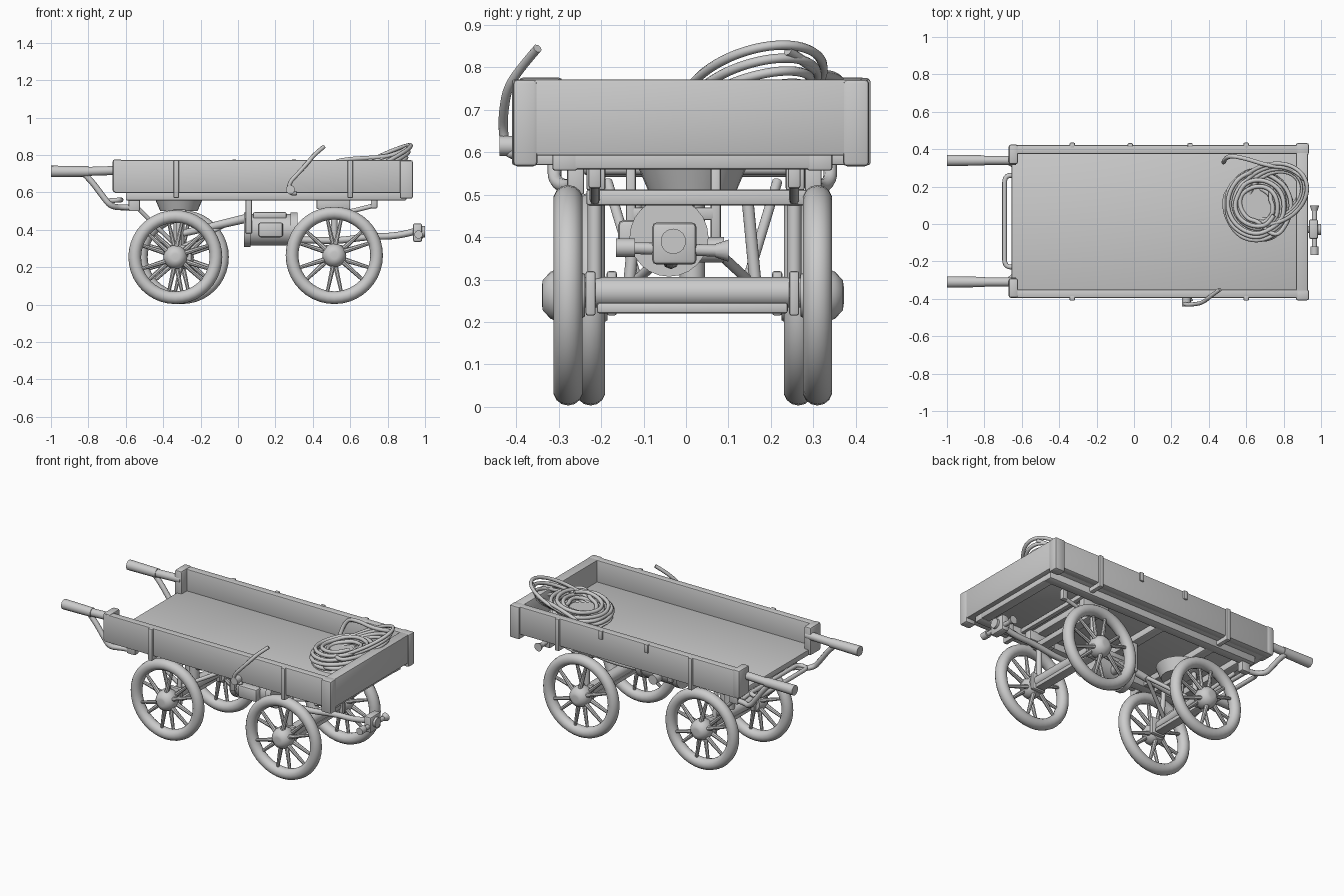
import bpy, bmesh, math, random
from mathutils import Vector, Matrix

random.seed(4)
CY = 0.015  # centre line of the cart


def finish(ob):
    bpy.ops.object.select_all(action='DESELECT')
    ob.select_set(True)
    bpy.context.view_layer.objects.active = ob
    bpy.ops.object.shade_smooth_by_angle(angle=math.radians(40))
    return ob


def from_bm(name, bm):
    bmesh.ops.recalc_face_normals(bm, faces=bm.faces[:])
    me = bpy.data.meshes.new(name)
    bm.to_mesh(me)
    bm.free()
    ob = bpy.data.objects.new(name, me)
    bpy.context.collection.objects.link(ob)
    return finish(ob)


def box(name, x0, x1, y0, y1, z0, z1, bevel=0.006):
    bm = bmesh.new()
    bmesh.ops.create_cube(bm, size=1)
    bmesh.ops.scale(bm, vec=(x1 - x0, y1 - y0, z1 - z0), verts=bm.verts)
    bmesh.ops.translate(bm, vec=((x0 + x1) / 2, (y0 + y1) / 2, (z0 + z1) / 2), verts=bm.verts)
    bmesh.ops.bevel(bm, geom=bm.edges[:], offset=bevel, segments=2, affect='EDGES', profile=0.5)
    return from_bm(name, bm)


def add_rod(bm, a, b, r0, r1=None, n=10):
    a, b = Vector(a), Vector(b)
    d = b - a
    m = Matrix.Translation((a + b) / 2) @ d.to_track_quat('Z', 'Y').to_matrix().to_4x4()
    bmesh.ops.create_cone(bm, cap_ends=True, segments=n, radius1=r0,
                          radius2=r0 if r1 is None else r1, depth=d.length, matrix=m)


def rod(name, a, b, r0, r1=None, n=14):
    bm = bmesh.new()
    add_rod(bm, a, b, r0, r1, n)
    return from_bm(name, bm)


def add_lathe(bm, prof, n=40, closed=False):
    # profile of (radius, y) spun around the y axis
    rings = [[bm.verts.new((r * math.cos(2 * math.pi * i / n), y, r * math.sin(2 * math.pi * i / n)))
              for r, y in prof] for i in range(n)]
    for i in range(n):
        a, b = rings[i], rings[(i + 1) % n]
        for k in range(len(prof) if closed else len(prof) - 1):
            j = (k + 1) % len(prof)
            bm.faces.new((a[k], a[j], b[j], b[k]))
    if not closed:
        bm.faces.new([r[0] for r in rings])
        bm.faces.new([r[-1] for r in rings])


def tube(name, pts, r, closed=False):
    cu = bpy.data.curves.new(name, 'CURVE')
    cu.dimensions = '3D'
    cu.bevel_depth = r
    cu.bevel_resolution = 2
    cu.resolution_u = 5
    cu.use_fill_caps = True
    sp = cu.splines.new('NURBS')
    sp.points.add(len(pts) - 1)
    for p, c in zip(sp.points, pts):
        p.co = (*c, 1)
    sp.use_cyclic_u = closed
    sp.order_u = 3
    sp.use_endpoint_u = not closed
    ob = bpy.data.objects.new(name, cu)
    bpy.context.collection.objects.link(ob)
    return ob


# wheels: tyre, hub and paired spokes (outer side faces -y)
def wheel(name, x, y, R, flip):
    bm = bmesh.new()
    tyre = []
    for i in range(14):
        t = 2 * math.pi * i / 14
        tyre.append((R - 0.034 + 0.034 * math.cos(t), 0.035 * math.sin(t)))
    add_lathe(bm, tyre, closed=True)
    add_lathe(bm, [(0.02, -0.062), (0.035, -0.06), (0.055, -0.042), (0.064, -0.02),
                   (0.064, 0.015), (0.05, 0.04)], 20)
    for i in range(6):
        a = 2 * math.pi * (i + 0.5) / 6
        for s in (-1, 1):
            b, c = a + s * 0.19, a + s * 0.1
            add_rod(bm, (0.05 * math.cos(c), s * 0.02, 0.05 * math.sin(c)),
                    ((R - 0.055) * math.cos(b), s * 0.006, (R - 0.055) * math.sin(b)), 0.014, 0.009, 8)
    ob = from_bm(name, bm)
    ob.location = (x, y, R + 0.003)
    ob.rotation_euler = (0, 0, math.pi if flip else 0)


wheel("rear_wheel_front_side", 0.515, -0.278, 0.26, False)
wheel("rear_wheel_back_side", 0.515, 0.31, 0.26, True)
wheel("front_wheel_front_side", -0.335, -0.225, 0.251, False)
wheel("front_wheel_back_side", -0.3, 0.265, 0.251, True)

# axles and bolsters
for n, xa, xb, y0, y1 in (("rear", 0.515, 0.515, -0.26, 0.29), ("front", -0.335, -0.3, -0.21, 0.25)):
    xm = (xa + xb) / 2
    rod(n + "_axle", (xa, y0, 0.27), (xb, y1, 0.27), 0.036)
    box(n + "_axle_plate", xm - 0.03, xm + 0.03, y0 + 0.05, y1 - 0.05, 0.22, 0.245)
    for y in (y0 + 0.035, y1 - 0.035):
        box(n + "_axle_clamp", xm - 0.045, xm + 0.045, y - 0.012, y + 0.012, 0.215, 0.32)

box("rear_bolster", 0.485, 0.545, -0.235, 0.285, 0.475, 0.512)
for y in (-0.215, 0.255):
    rod("rear_strut", (0.515, y, 0.27), (0.515, y, 0.49), 0.017)
    tube("leaf_spring", [(0.43, y, 0.53), (0.515, y, 0.48), (0.61, y, 0.5), (0.73, y, 0.53)], 0.012)
    box("spring_hanger", 0.71, 0.745, y - 0.015, y + 0.015, 0.515, 0.58)
    box("bolster_block", 0.42, 0.6, y - 0.02, y + 0.025, 0.51, 0.57)
rod("turntable", (-0.316, CY, 0.5), (-0.316, CY, 0.57), 0.1, 0.13, 28)
rod("king_pin", (-0.316, CY, 0.26), (-0.316, CY, 0.52), 0.03)
box("front_bolster", -0.35, -0.28, -0.16, 0.19, 0.475, 0.51)
for s in (-1, 1):
    rod("front_brace", (-0.316, CY + s * 0.15, 0.28), (-0.316, CY + s * 0.13, 0.49), 0.014)
    rod("steering_stay", (-0.316, CY + s * 0.13, 0.3), (-0.55, CY + s * 0.2, 0.53), 0.012)
    rod("reach_stay", (-0.316, CY + s * 0.13, 0.3), (-0.08, CY, 0.42), 0.012)

# cart bed: floor, walls, tailgate, posts
box("bed_floor", -0.655, 0.9, -0.37, 0.39, 0.6, 0.635)
box("side_wall_front", -0.66, 0.93, -0.395, -0.35, 0.597, 0.772)
box("side_wall_back", -0.66, 0.93, 0.375, 0.422, 0.597, 0.772)
box("tailgate", 0.867, 0.93, -0.395, 0.42, 0.592, 0.772)
for y in (-0.31, 0.34):
    s = -1 if y < 0 else 1
    box("end_post", -0.67, -0.62, *sorted((y - s * 0.02, y + s * 0.085)), 0.6, 0.777, 0.012)
box("rear_corner_front", 0.865, 0.935, -0.408, -0.35, 0.567, 0.772, 0.01)
box("rear_corner_back", 0.865, 0.935, 0.37, 0.432, 0.567, 0.772, 0.01)
for y in (-0.285, 0.315):
    box("bed_sill", -0.6, 0.9, y - 0.03, y + 0.03, 0.557, 0.605)
for x in (-0.55, -0.316, 0.05, 0.515, 0.87):
    box("cross_member", x - 0.03, x + 0.03, -0.31, 0.34, 0.56, 0.605)

# stake brackets wrapping under the sides, clips on the back side
for x in (-0.33, 0.6):
    box("stake_front", x - 0.014, x + 0.014, -0.41, -0.38, 0.57, 0.772, 0.005)
    box("stake_back", x - 0.014, x + 0.014, 0.405, 0.435, 0.57, 0.772, 0.005)
    box("stake_foot", x - 0.014, x + 0.014, -0.405, 0.43, 0.57, 0.598, 0.005)
for x in (-0.02, 0.3):
    box("small_clip_back", x - 0.014, x + 0.014, 0.41, 0.432, 0.72, 0.775, 0.005)

# push handles with lower brackets and end rail
for y in (-0.31, 0.34):
    side = "front" if y < 0 else "back"
    yi = y + (0.05 if y < 0 else -0.04)
    rod("handle_grip_" + side, (-1.0, y, 0.712), (-0.8, y, 0.712), 0.031, 0.028)
    rod("handle_bar_" + side, (-0.81, y, 0.712), (-0.63, y, 0.718), 0.024)
    tube("handle_bracket_" + side, [(-0.83, y, 0.705), (-0.79, y, 0.67), (-0.72, y, 0.575), (-0.68, y, 0.525),
                                    (-0.62, yi, 0.518), (-0.54, yi, 0.52)], 0.016)
    box("bracket_mount_" + side, -0.585, -0.525, yi - 0.02, yi + 0.02, 0.5, 0.575)
tube("end_rail", [(-0.625, -0.23, 0.56), (-0.692, -0.23, 0.555), (-0.692, -0.15, 0.555), (-0.692, 0.18, 0.555),
                  (-0.692, 0.26, 0.555), (-0.625, 0.26, 0.56), (-0.625, 0.18, 0.56), (-0.625, -0.15, 0.56)], 0.013, True)

# brake lever on the front side
tube("brake_lever", [(0.31, -0.40, 0.595), (0.27, -0.42, 0.59), (0.272, -0.432, 0.65), (0.32, -0.43, 0.7),
                     (0.37, -0.42, 0.755), (0.41, -0.385, 0.805), (0.46, -0.35, 0.845)], 0.011)
rod("lever_pivot", (0.28, -0.44, 0.615), (0.28, -0.38, 0.615), 0.024)

# motor hung under the bed
rod("motor_body", (0.06, -0.04, 0.4), (0.29, -0.04, 0.4), 0.085, n=24)
for x in (0.05, 0.3):
    rod("motor_flange", (x - 0.018, -0.04, 0.4), (x + 0.018, -0.04, 0.4), 0.093, n=24)
box("motor_top", 0.08, 0.26, -0.1, 0.02, 0.46, 0.495, 0.01)
box("motor_side_box", 0.11, 0.24, -0.16, -0.1, 0.36, 0.44, 0.012)
rod("motor_port", (0.17, 0.02, 0.37), (0.17, 0.09, 0.37), 0.03)
for y in (-0.13, 0.07):
    box("motor_hanger", 0.04, 0.075, y - 0.012, y + 0.012, 0.38, 0.57)
box("motor_hanger_bar", 0.04, 0.075, -0.13, 0.07, 0.44, 0.47)
rod("reach_pole", (-0.32, CY, 0.375), (0.06, -0.02, 0.465), 0.018, 0.024)

# rear drawbar and hitch
tube("drawbar", [(0.29, -0.04, 0.35), (0.5, -0.035, 0.335), (0.7, -0.03, 0.365), (0.85, -0.03, 0.365), (0.94, -0.03, 0.39)], 0.018)
box("hitch_block", 0.935, 0.985, -0.08, 0.025, 0.335, 0.435, 0.012)
rod("hitch_pin", (0.965, -0.15, 0.375), (0.965, 0.08, 0.368), 0.014)
rod("hitch_pin_knob", (0.965, 0.07, 0.368), (0.965, 0.1, 0.368), 0.016, 0.026)
rod("hitch_pin_end", (0.965, -0.165, 0.375), (0.965, -0.12, 0.375), 0.022)
rod("hitch_ring", (0.975, -0.03, 0.39), (1.0, -0.03, 0.39), 0.03)

# coiled rope with a few loops leaning up against the tailgate
pts = []
for i in range(12 * 13):
    t, turn = 2 * math.pi * i / 12, i / 12
    r = 0.19 - 0.11 * ((turn * 0.37) % 1) + random.uniform(-0.008, 0.008)
    z = 0.65 + 0.09 * turn / 13 + 0.02 * math.cos(t) + random.uniform(-0.004, 0.004)
    pts.append((0.66 + r * math.cos(t), 0.1 + r * 1.05 * math.sin(t), z))
tube("rope_coil", pts, 0.012)
rod("rope_core", (0.66, 0.1, 0.63), (0.665, 0.1, 0.7), 0.18, 0.12, 24)
for k in range(4):
    loop = []
    for i in range(14):
        t = 2 * math.pi * i / 14
        u, v = math.cos(t), math.sin(t)
        loop.append((0.73 + 0.007 * k + (0.2 - 0.02 * k) * u, 0.16 + (0.165 - 0.015 * k) * v + 0.03 * u,
                     0.757 + (0.095 - 0.02 * k) * u + 0.025 * v - 0.012 * k))
    tube("rope_loop", loop, 0.011, True)
tube("rope_tail", [(0.48, 0.33, 0.66), (0.49, 0.37, 0.76), (0.6, 0.35, 0.78), (0.72, 0.31, 0.785), (0.85, 0.3, 0.8), (0.91, 0.24, 0.84)], 0.012)
